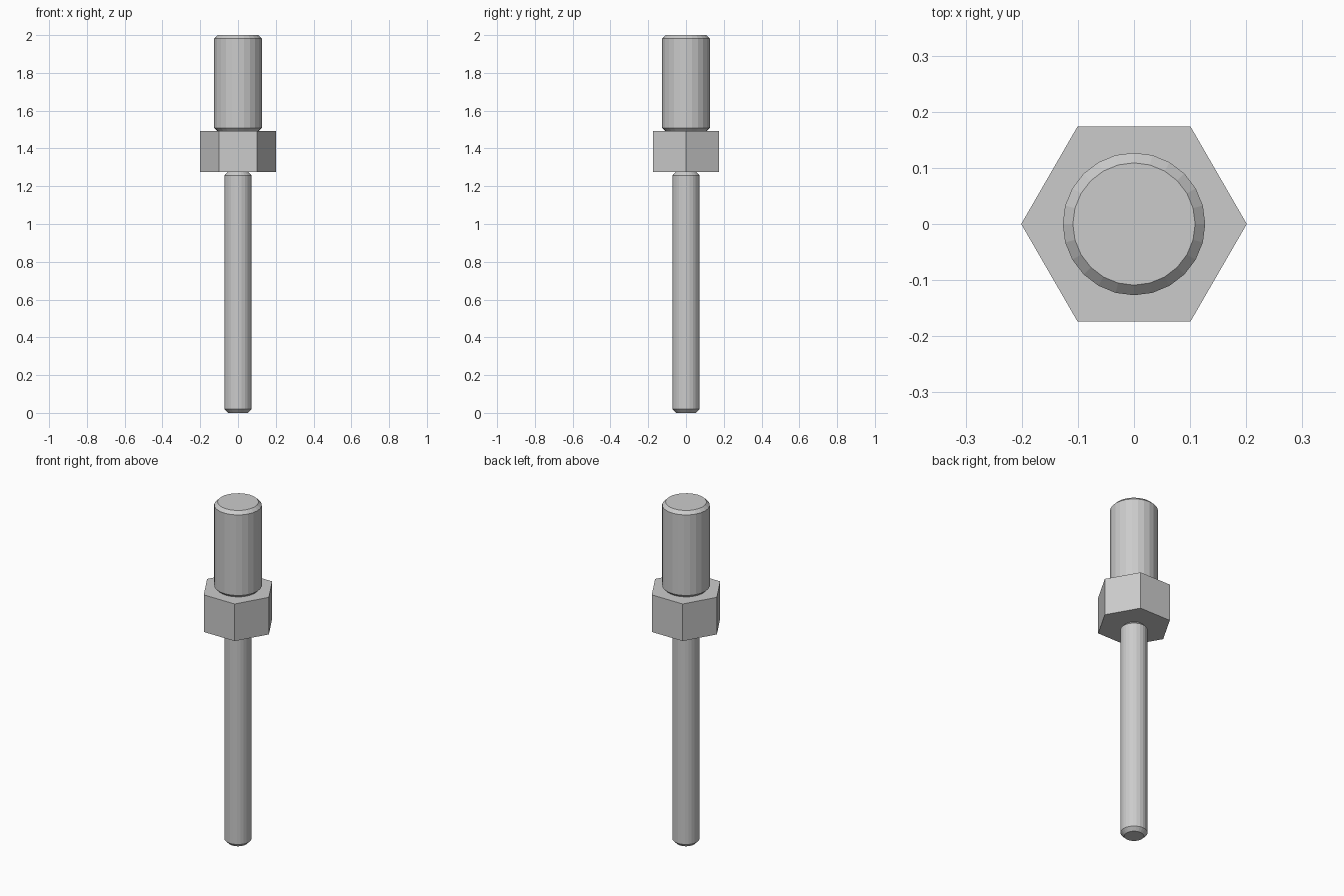
import bpy
import bmesh
from math import cos, sin, tau

cube = bpy.data.objects.get("Cube")
if cube:
    bpy.data.objects.remove(cube, do_unlink=True)

# Plain grey metal
metal = bpy.data.materials.new("grey metal")
metal.use_nodes = True
grey = (0.6, 0.6, 0.6, 1)
metal.diffuse_color = grey
metal.node_tree.nodes["Principled BSDF"].inputs["Base Color"].default_value = grey


def turned(name, profile, sides):
    """Closed solid from (radius, height) rings, bottom to top."""
    bm = bmesh.new()
    rings = [[bm.verts.new((r * cos(tau * i / sides), r * sin(tau * i / sides), z))
              for i in range(sides)] for r, z in profile]
    for low, high in zip(rings, rings[1:]):
        for i in range(sides):
            j = (i + 1) % sides
            bm.faces.new((low[i], low[j], high[j], high[i]))
    bm.faces.new(rings[0][::-1])
    bm.faces.new(rings[-1])
    mesh = bpy.data.meshes.new(name)
    bm.to_mesh(mesh)
    bm.free()
    mesh.materials.append(metal)
    obj = bpy.data.objects.new(name, mesh)
    bpy.context.collection.objects.link(obj)
    return obj


def chamfered_rod(name, radius, bottom, top, chamfer):
    tip = radius - chamfer
    return turned(name, [(tip, bottom), (radius, bottom + chamfer),
                         (radius, top - chamfer), (tip, top)], 24)


# Thin shank, hexagonal collar and thick stud
chamfered_rod("lower_shank", 0.072, 0, 1.277, 0.02)
turned("hex_collar", [(0.201, 1.275), (0.201, 1.493)], 6)
chamfered_rod("upper_stud", 0.127, 1.491, 2, 0.018)
